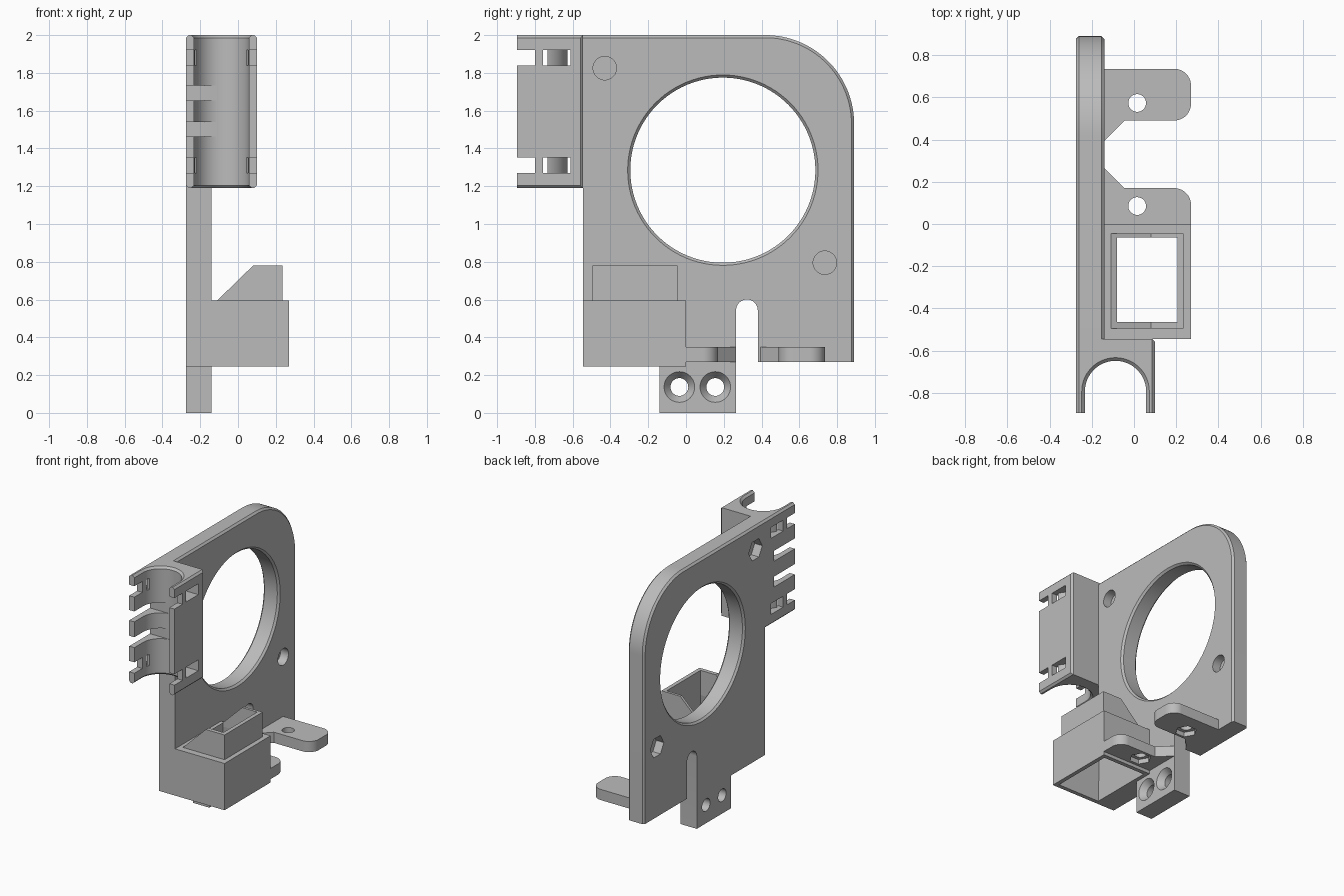
import bpy
import bmesh
from math import cos, sin, radians

cube = bpy.data.objects.get("Cube")
if cube:
    bpy.data.objects.remove(cube, do_unlink=True)

grey = bpy.data.materials.new("plain grey")
grey.use_nodes = True
colour = (0.5, 0.5, 0.5, 1)
grey.diffuse_color = colour
grey.node_tree.nodes["Principled BSDF"].inputs["Base Color"].default_value = colour

BACK, FACE = -0.275, -0.14      # the two sides of the plate
FRONT = -0.545                  # front edge of the plate
CX, CY = -0.0875, -0.793        # axis of the clip channel


def arc(u, v, r, start, end, n=16):
    angles = [radians(start + (end - start) * i / n) for i in range(n + 1)]
    return [(u + r * cos(a), v + r * sin(a)) for a in angles]


def circle(u, v, r, n=48):
    return arc(u, v, r, 0, 360 - 360 / n, n - 1)


def rect(u0, u1, v0, v1):
    return [(u0, v0), (u1, v0), (u1, v1), (u0, v1)]


def solid(name, axis, levels, bevel=None):
    """Closed solid through (position, outline) levels along an axis."""
    place = {"x": lambda u, v, w: (w, u, v),
             "y": lambda u, v, w: (u, w, v),
             "z": lambda u, v, w: (u, v, w)}[axis]
    bm = bmesh.new()
    rings = [[bm.verts.new(place(u, v, w)) for u, v in pts] for w, pts in levels]
    for low, high in zip(rings, rings[1:]):
        for i in range(len(low)):
            bm.faces.new((low[i - 1], low[i], high[i], high[i - 1]))
    bm.faces.new(rings[0])
    bm.faces.new(rings[-1])
    bmesh.ops.recalc_face_normals(bm, faces=bm.faces)
    if bevel:
        edges = [e for e in bm.edges if bevel(e.verts[0].co, e.verts[1].co)]
        bmesh.ops.bevel(bm, geom=edges, offset=0.014, segments=1, affect="EDGES")
    mesh = bpy.data.meshes.new(name)
    bm.to_mesh(mesh)
    bm.free()
    mesh.materials.append(grey)
    obj = bpy.data.objects.new(name, mesh)
    bpy.context.collection.objects.link(obj)
    return obj


def prism(name, axis, pts, a, b, bevel=None):
    return solid(name, axis, [(a, pts), (b, pts)], bevel)


def finish(obj, cutters=()):
    """Subtract the cutters, remove them and shade the part."""
    for c in cutters:
        mod = obj.modifiers.new("cut", "BOOLEAN")
        mod.operation, mod.solver, mod.object = "DIFFERENCE", "EXACT", c
    bpy.context.view_layer.update()
    graph = bpy.context.evaluated_depsgraph_get()
    mesh = bpy.data.meshes.new_from_object(obj.evaluated_get(graph))
    obj.modifiers.clear()
    obj.data = mesh
    mesh.shade_smooth()
    mesh.set_sharp_from_angle(angle=radians(25))
    for c in cutters:
        bpy.data.objects.remove(c, do_unlink=True)


# Main plate with its rounded corner, lower tab and open slot
outline = [(FRONT, 0.245), (-0.14, 0.245), (-0.14, 0), (0.265, 0)]
outline += arc(0.3225, 0.543, 0.0575, 180, 0)
outline += [(0.38, 0.27), (0.89, 0.27)]
outline += arc(0.42, 1.53, 0.47, 0, 90, 32) + [(FRONT, 2)]


def plate_rim(a, b):
    mid = (a + b) / 2
    outer = mid.z > 1.99 or (mid.y > 0.42 and mid.z > 0.3)
    return abs(a.x - b.x) < 0.001 and outer


plate = prism("main_plate", "x", outline, BACK, FACE, plate_rim)
ring = [(BACK - 0.01, 0.514), (BACK + 0.014, 0.49),
        (FACE - 0.014, 0.49), (FACE + 0.01, 0.514)]
cuts = [solid("ring_cut", "x", [(x, circle(0.195, 1.285, r, 96)) for x, r in ring])]
# Blind screw holes and nut pockets, separated by a thin web
for y, z in ((-0.43, 1.825), (0.735, 0.795)):
    cuts.append(prism("screw_cut", "x", circle(y, z, 0.062), -0.205, 0))
    cuts.append(prism("nut_cut", "x", circle(y, z, 0.08, 6), -0.4, -0.212))
# Countersunk holes in the tab
sink = [(-0.4, 0.047), (-0.185, 0.047), (FACE, 0.081), (-0.1, 0.111)]
for y in (-0.035, 0.155):
    cuts.append(solid("sink_cut", "x", [(x, circle(y, 0.137, r)) for x, r in sink]))
finish(plate, cuts)

# Duct box and the sloped collar above it
box = prism("duct_box", "z", rect(FACE, 0.27, FRONT, 0), 0.245, 0.595)
opening = rect(-0.08, 0.205, -0.465, -0.065)
finish(box, [solid("duct_cut", "z", [
    (0.24, rect(-0.112, 0.24, -0.515, -0.03)), (0.595, opening), (0.7, opening)])])
collar = prism("duct_collar", "y",
               [(-0.11, 0.595), (0.08, 0.78), (0.235, 0.78), (0.235, 0.595)],
               -0.495, -0.045)
finish(collar, [prism("collar_cut", "z", opening, 0.5, 0.9)])

# Mounting ears with a hole and a nut pocket underneath
front_outline = [(FACE, 0), (0.27, 0)] + arc(0.19, 0.09, 0.08, 0, 90)
front_outline += [(-0.045, 0.17), (FACE, 0.265)]
rear_outline = [(FACE, 0.395), (-0.045, 0.49)] + arc(0.19, 0.57, 0.08, -90, 0)
rear_outline += arc(0.19, 0.655, 0.08, 0, 90) + [(FACE, 0.735)]
for name, pts, y in (("front_ear", front_outline, 0.085),
                     ("rear_ear", rear_outline, 0.573)):
    ear = prism(name, "z", pts, 0.27, 0.35)
    finish(ear, [prism("ear_hole", "z", circle(0.015, y, 0.042), 0.2, 0.4),
                 prism("ear_nut", "z", circle(0.015, y, 0.075, 6), 0.2, 0.305)])


# Clip block with a rounded channel open to the front
def clip_rim(a, b):
    mid = (a + b) / 2
    level = abs(a.z - b.z) < 0.001
    return (level and abs(mid.x - CX) > 0.18) or (not level and mid.x > 0 and mid.y > -0.6)


def channel(r):
    return arc(CX, CY, r, 0, 180, 40) + [(CX - r, -1), (CX + r, -1)]


clip = prism("clip_block", "z", rect(BACK, 0.1, -0.895, FRONT), 1.19, 2, clip_rim)
widths = [(1.18, 0.17), (1.205, 0.145), (1.985, 0.145), (2.01, 0.17)]
cuts = [solid("channel_cut", "z", [(z, channel(r)) for z, r in widths])]
# Strap tunnels behind the channel and notches in both lips
tunnel = [(0.2, -0.735), (0.2, -0.612), (-0.4, -0.612), (-0.4, -0.735)]
tunnel += arc(CX, CY, 0.165, 159.5, 20.5, 32)
for z in (1.27, 1.84):
    top = z + 0.082
    cuts.append(prism("tunnel_cut", "z", tunnel, z, top))
    cuts.append(prism("lip_hole", "z", rect(-0.4, 0.2, -0.757, -0.734), z, top))
    cuts.append(prism("lip_notch", "z", rect(-0.4, 0.2, -1, -0.8), z, top))
# Deep notches in the right lip only
for z in (1.462, 1.655):
    cuts.append(prism("deep_notch", "z", rect(-0.4, CX, -1, -0.65), z, z + 0.078))
finish(clip, cuts)
